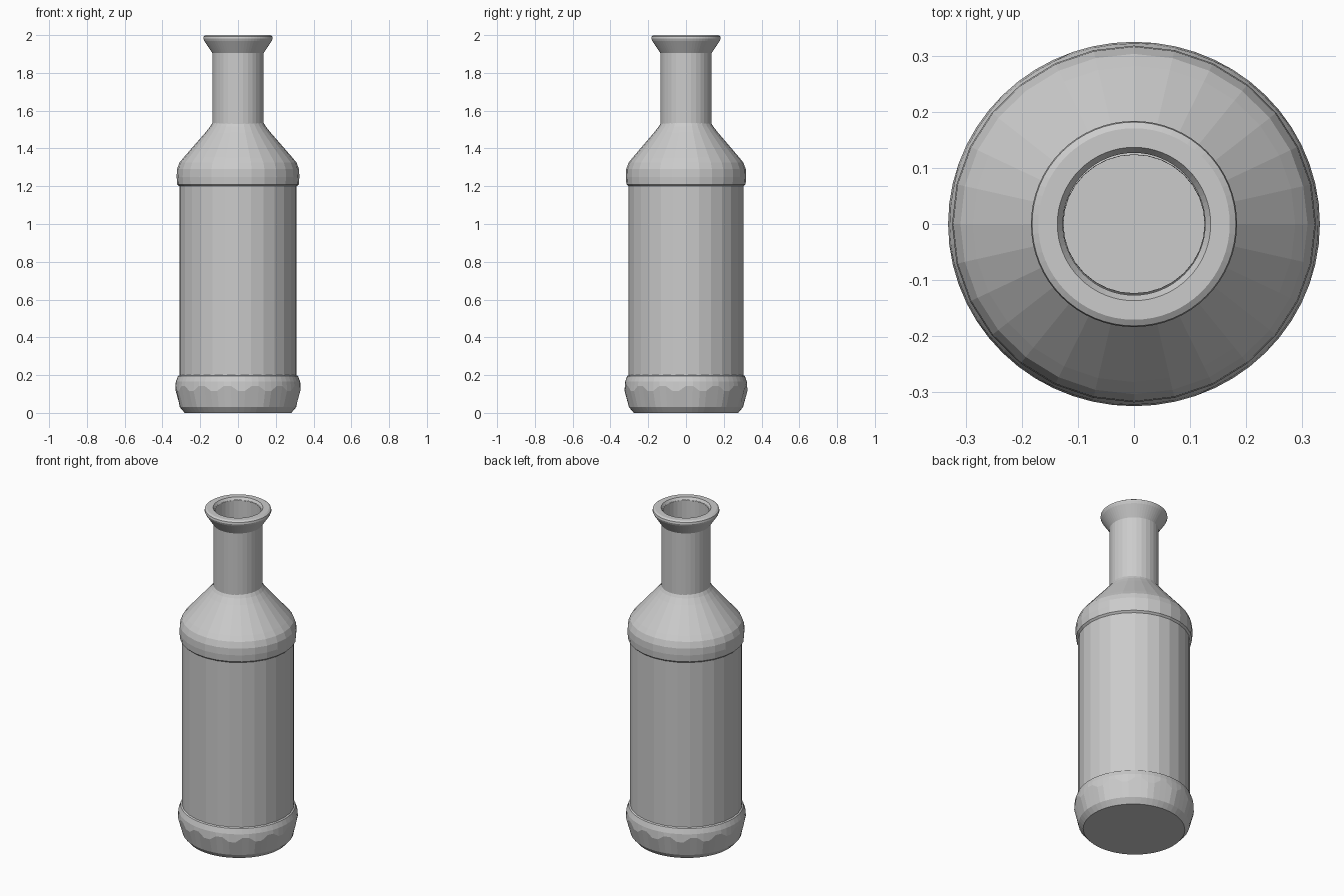
import bpy, bmesh
from math import sin, cos, pi

if "Cube" in bpy.data.objects:
    bpy.data.objects.remove(bpy.data.objects["Cube"])


def lathe(name, profile, sides, cap_start=False, cap_end=False, wave=None, sy=1.0):
    """Revolve (radius, z) points; wave maps ring index -> z offset amount."""
    bm = bmesh.new()
    rings = []
    for k, (r, z) in enumerate(profile):
        ring = []
        for i in range(sides):
            a = 2 * pi * i / sides
            dz = 0.0
            if wave and k in wave:
                dz = wave[k] if i % 4 < 2 else -wave[k]
            ring.append(bm.verts.new((r * cos(a), sy * r * sin(a), z + dz)))
        rings.append(ring)
    for lo, hi in zip(rings, rings[1:]):
        for i in range(sides):
            j = (i + 1) % sides
            bm.faces.new((lo[i], lo[j], hi[j], hi[i]))
    if cap_start:
        bm.faces.new(rings[0][::-1])
    if cap_end:
        bm.faces.new(rings[-1])
    mesh = bpy.data.meshes.new(name)
    bm.to_mesh(mesh)
    bm.free()
    obj = bpy.data.objects.new(name, mesh)
    bpy.context.collection.objects.link(obj)
    return obj


SY = 0.98

# Base belt with scalloped, hexagon-like facets
lathe("base_belt",
      [(0.282, 0.0), (0.308, 0.03), (0.332, 0.13), (0.329, 0.165),
       (0.318, 0.195), (0.309, 0.2)],
      56, cap_start=True, wave={2: 0.013}, sy=SY)

# Body, shoulder ridge and sloping shoulder
lathe("body",
      [(0.311, 0.195), (0.311, 1.2), (0.322, 1.21), (0.325, 1.25),
       (0.323, 1.29), (0.31, 1.325), (0.288, 1.352), (0.172, 1.485),
       (0.148, 1.515), (0.136, 1.535)],
      28, sy=SY)

# Neck
lathe("neck", [(0.136, 1.53), (0.136, 1.907)], 32)

# Flared lip, rolling over into the mouth
lathe("lip",
      [(0.136, 1.905), (0.179, 1.97), (0.184, 1.982), (0.182, 1.993),
       (0.171, 2.0), (0.137, 2.0), (0.127, 1.985)],
      64)

# Thin inner wall, running from the floor up to the mouth
lathe("inner_wall",
      [(0.127, 1.985), (0.126, 1.535), (0.285, 1.335), (0.298, 1.3),
       (0.298, 0.06), (0.27, 0.015)],
      32, cap_end=True, sy=SY)
